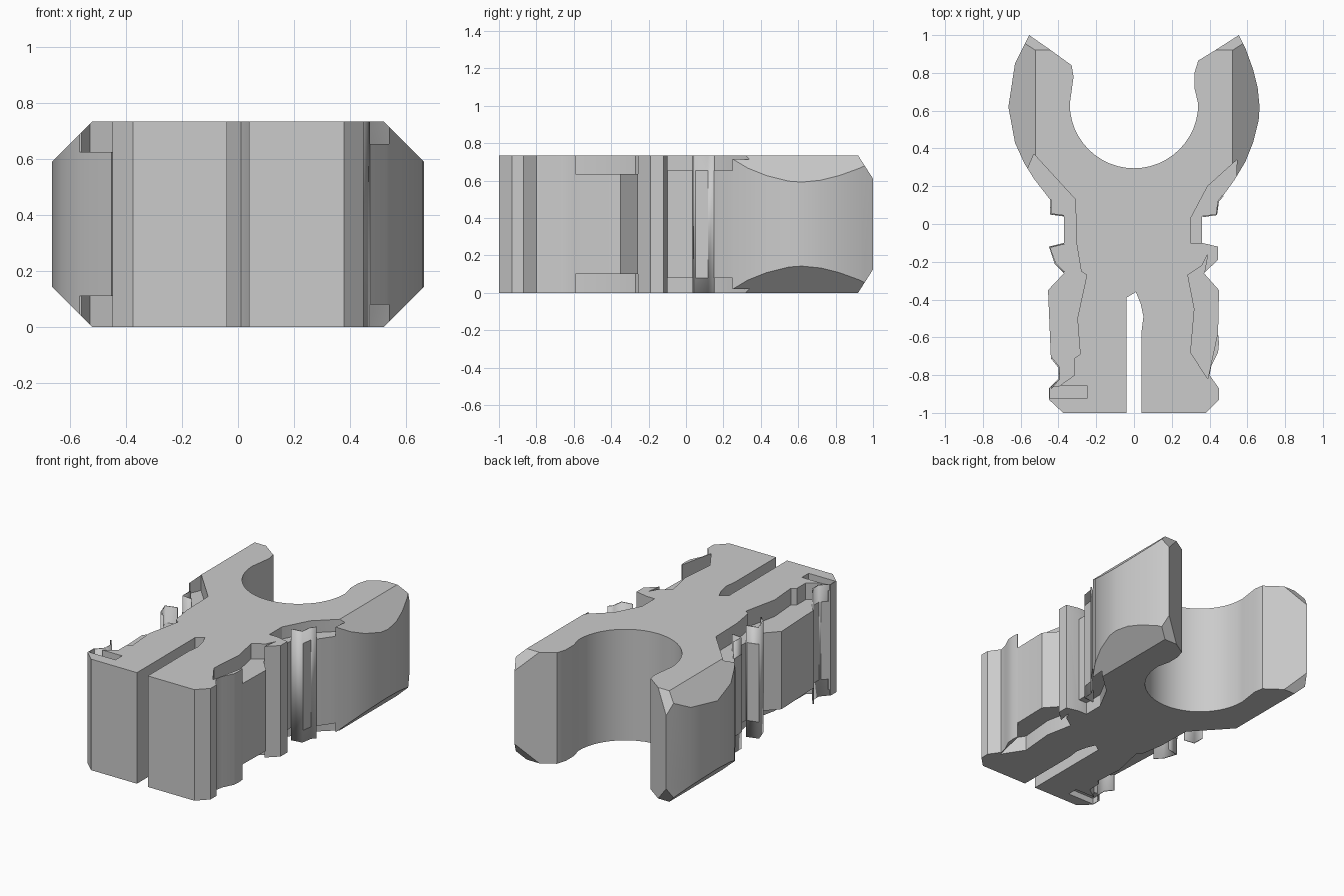
import bpy, bmesh, math
from mathutils import Vector

cube = bpy.data.objects.get("Cube")
if cube:
    bpy.data.objects.remove(cube)

HEIGHT = 0.735

grey = bpy.data.materials.new("light_grey")
grey.use_nodes = True
colour = (0.6, 0.6, 0.6, 1)
grey.diffuse_color = colour
grey.node_tree.nodes["Principled BSDF"].inputs["Base Color"].default_value = colour


def link(name, bm):
    mesh = bpy.data.meshes.new(name)
    bm.to_mesh(mesh)
    bm.free()
    mesh.materials.append(grey)
    obj = bpy.data.objects.new(name, mesh)
    bpy.context.collection.objects.link(obj)
    return obj


def prism(outline, low, high):
    """Upright prism over a closed plan outline."""
    bm = bmesh.new()
    base = bm.faces.new([bm.verts.new((x, y, low)) for x, y in outline])
    top = bmesh.ops.extrude_face_region(bm, geom=[base])["geom"]
    bmesh.ops.translate(bm, vec=(0, 0, high - low),
                        verts=[v for v in top if isinstance(v, bmesh.types.BMVert)])
    bmesh.ops.recalc_face_normals(bm, faces=bm.faces)
    return bm


def bevel_cut(bm, point, normal):
    """Slice off everything beyond a plane and close the cut."""
    cut = bmesh.ops.bisect_plane(bm, geom=bm.verts[:] + bm.edges[:] + bm.faces[:], dist=1e-5,
                                 plane_co=Vector(point), plane_no=Vector(normal),
                                 clear_outer=True)
    edges = [e for e in cut["geom_cut"] if isinstance(e, bmesh.types.BMEdge)]
    bmesh.ops.edgeloop_fill(bm, edges=edges)


def pocket(body, outline, depth):
    """Sink the same pocket into the top and the underside."""
    for low, high in ((HEIGHT - depth, HEIGHT + 0.1), (-0.1, depth)):
        cutter = link("pocket_cutter", prism(outline, low, high))
        cutter.hide_render = True
        mod = body.modifiers.new("pocket", 'BOOLEAN')
        mod.operation = 'DIFFERENCE'
        mod.solver = 'EXACT'
        mod.object = cutter
        bpy.context.view_layer.objects.active = body
        bpy.ops.object.modifier_apply(modifier=mod.name)
        bpy.data.objects.remove(cutter)


def fin(name, path):
    """Thin upright skin following the body's side."""
    bm = bmesh.new()
    pairs = [[bm.verts.new((x, y, z)) for z in (0, HEIGHT)] for x, y in path]
    for a, b in zip(pairs, pairs[1:]):
        bm.faces.new((a[0], b[0], b[1], a[1]))
    obj = link(name, bm)
    mod = obj.modifiers.new("thickness", 'SOLIDIFY')
    mod.thickness = 0.008
    mod.offset = 0
    return obj


# Plan of the clip: left side, fork mouth, right side, front slot
left_side = [(0.04, -1), (0.38, -1), (0.45, -0.93), (0.45, -0.87), (0.40, -0.80),
             (0.41, -0.75), (0.445, -0.68), (0.45, -0.63), (0.445, -0.58), (0.45, -0.35),
             (0.37, -0.26), (0.445, -0.19), (0.445, -0.12), (0.36, -0.10), (0.36, 0.04),
             (0.44, 0.05), (0.45, 0.12), (0.53, 0.23), (0.59, 0.33), (0.63, 0.43),
             (0.66, 0.55), (0.665, 0.62), (0.655, 0.72), (0.63, 0.82), (0.59, 0.93),
             (0.555, 1), (0.43, 0.92), (0.34, 0.865), (0.32, 0.80), (0.32, 0.72)]
mouth = [(0.34 * math.cos(a), 0.635 + 0.34 * math.sin(a))
         for a in (-math.pi * i / 24 for i in range(25))]
right_side = [(-0.32, 0.78), (-0.33, 0.84), (-0.44, 0.92), (-0.555, 1), (-0.63, 0.85),
              (-0.665, 0.62), (-0.63, 0.43), (-0.58, 0.32), (-0.53, 0.24), (-0.445, 0.13),
              (-0.445, 0.05), (-0.37, 0.04), (-0.37, -0.10), (-0.45, -0.12), (-0.42, -0.21),
              (-0.37, -0.26), (-0.455, -0.35), (-0.44, -0.71), (-0.40, -0.76),
              (-0.40, -0.82), (-0.45, -0.87), (-0.45, -0.93), (-0.375, -1)]
slot = [(-0.04, -1), (-0.04, -0.39), (0.01, -0.36), (0.035, -0.42), (0.05, -0.49),
        (0.04, -0.57)]
bm = prism(left_side + mouth + right_side + slot, 0, HEIGHT)

# Slanted outer edges and tips of the fork arms
for z, up in ((HEIGHT, 1), (0, -1)):
    for side in (1, -1):
        bevel_cut(bm, (side * 0.522, 0, z), (side, 0, up))
    bevel_cut(bm, (0, 0.92, z), (0, 0.125, up * 0.08))
bmesh.ops.recalc_face_normals(bm, faces=bm.faces)
body = link("clip_body", bm)

# Recessed ledges along both flanks
pocket(body, [(0.545, 0.34), (0.39, 0.20), (0.30, 0.03), (0.30, -0.10), (0.7, -0.10),
              (0.7, 0.20), (0.54, 0.22)], 0.08)
pocket(body, [(0.39, -0.16), (0.36, -0.22), (0.285, -0.27), (0.32, -0.45), (0.30, -0.68),
              (0.39, -0.82), (0.44, -0.59), (0.6, -0.59), (0.6, -0.27), (0.372, -0.262)], 0.10)
pocket(body, [(-0.53, 0.37), (-0.31, 0.13), (-0.305, -0.10), (-0.28, -0.25), (-0.25, -0.27),
              (-0.30, -0.50), (-0.285, -0.69), (-0.315, -0.71), (-0.315, -0.80),
              (-0.40, -0.86), (-0.7, -0.86), (-0.7, 0.28), (-0.56, 0.30)], 0.11)

# Small groove beside the front corner
pocket(body, [(-0.445, -0.925), (-0.25, -0.925), (-0.25, -0.855), (-0.445, -0.855)], 0.04)

# Full-height skins left standing around the ledges
fins = [fin("left_rear_fin", [(0.364, 0.04), (0.436, 0.05), (0.446, 0.12), (0.47, 0.15)]),
        fin("right_rear_fin", [(-0.37, 0.044), (-0.441, 0.054), (-0.441, 0.13)]),
        fin("right_middle_fin", [(-0.37, -0.104), (-0.446, -0.124), (-0.416, -0.21),
                                 (-0.37, -0.255)]),
        fin("right_front_fin", [(-0.436, -0.71), (-0.396, -0.76), (-0.396, -0.82),
                                (-0.44, -0.87)])]

# Smooth curved walls, crisp corners
bpy.context.view_layer.update()
for obj in [body] + fins:
    obj.select_set(True)
bpy.context.view_layer.objects.active = body
bpy.ops.object.shade_smooth_by_angle(angle=math.radians(25))
